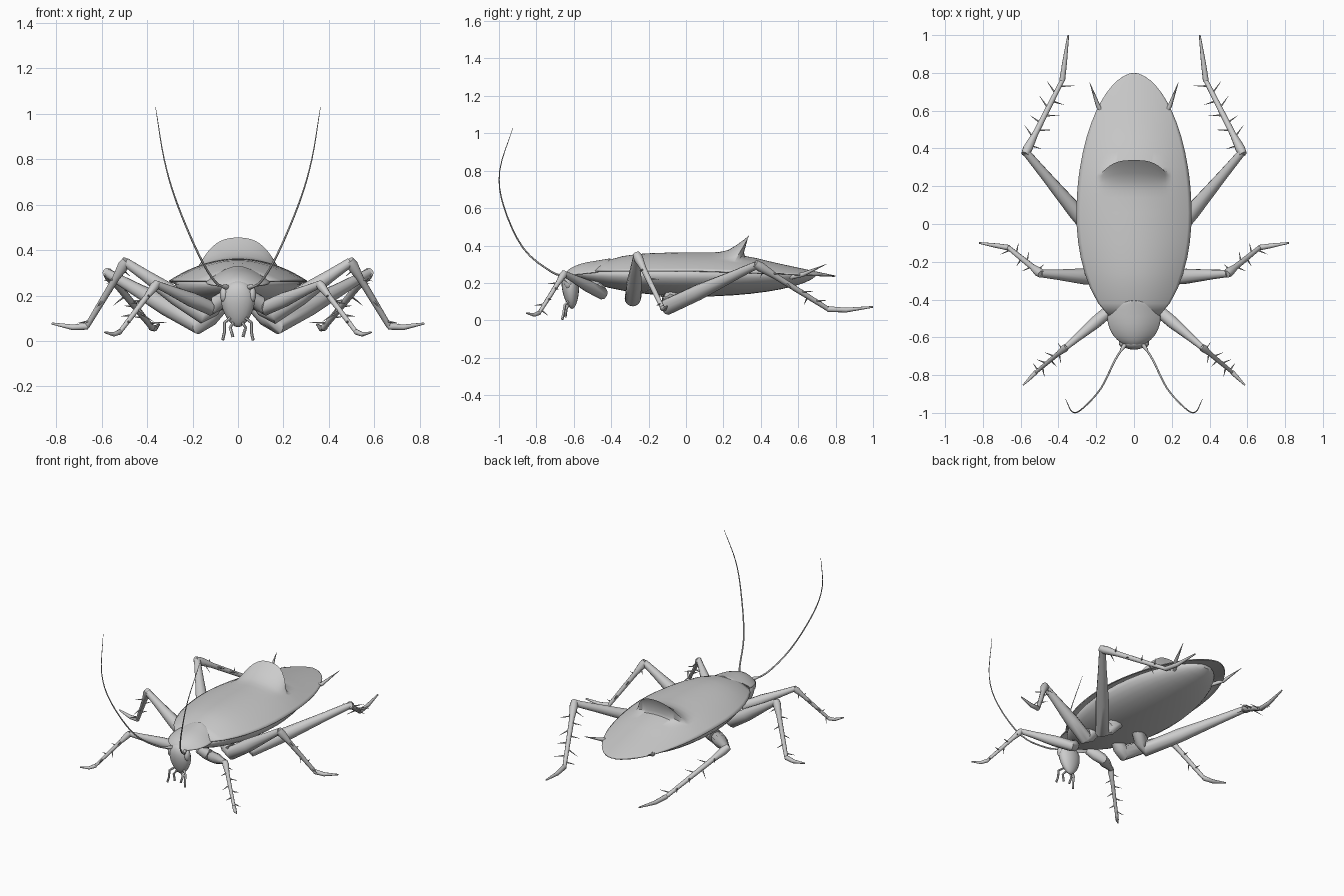
import bpy, bmesh, math
from mathutils import Vector

if "Cube" in bpy.data.objects:
    bpy.data.objects.remove(bpy.data.objects["Cube"])

grey = bpy.data.materials.new("shell_grey")
grey.diffuse_color = (0.6, 0.6, 0.6, 1)
grey.use_nodes = True
grey.node_tree.nodes["Principled BSDF"].inputs["Base Color"].default_value = grey.diffuse_color


def finish(name, bm, angle=50, thickness=0):
    bmesh.ops.remove_doubles(bm, verts=bm.verts, dist=0.0002)
    bmesh.ops.recalc_face_normals(bm, faces=bm.faces)
    me = bpy.data.meshes.new(name)
    bm.to_mesh(me)
    bm.free()
    ob = bpy.data.objects.new(name, me)
    bpy.context.collection.objects.link(ob)
    me.materials.append(grey)
    if thickness:
        mod = ob.modifiers.new("thickness", 'SOLIDIFY')
        mod.thickness = thickness
        mod.offset = -1
    bpy.ops.object.select_all(action='DESELECT')
    ob.select_set(True)
    bpy.context.view_layer.objects.active = ob
    bpy.ops.object.shade_smooth_by_angle(angle=math.radians(angle))


def bridge(bm, rows, closed):
    for a, b in zip(rows, rows[1:]):
        n = len(a)
        for i in range(n if closed else n - 1):
            j = (i + 1) % n
            bm.faces.new((a[i], a[j], b[j], b[i]))


def tube(bm, pts, radii, side=1, n=10):
    """Round tube through points, one radius per point, mirrored by side."""
    ps = [Vector((p[0] * side, p[1], p[2])) for p in pts]
    rows, ref = [], None
    for i, p in enumerate(ps):
        d = (ps[min(i + 1, len(ps) - 1)] - ps[max(i - 1, 0)]).normalized()
        ref = ref or d.orthogonal()
        u = (ref - d * ref.dot(d)).normalized()
        ref, v = u, d.cross(u)
        angles = [2 * math.pi * k / n for k in range(n)]
        rows.append([bm.verts.new(p + radii[i] * (u * math.cos(a) + v * math.sin(a))) for a in angles])
    bridge(bm, rows, True)
    bm.faces.new(rows[0])
    bm.faces.new(rows[-1])


def smooth(pts, steps=4):
    """Catmull-Rom curve through the points."""
    ps = [Vector(p) for p in pts]
    ps = [2 * ps[0] - ps[1]] + ps + [2 * ps[-1] - ps[-2]]
    out = []
    for a, b, c, d in zip(ps, ps[1:], ps[2:], ps[3:]):
        for k in range(steps):
            t = k / steps
            out.append(0.5 * (2 * b + (c - a) * t + (2 * a - 5 * b + 4 * c - d) * t * t
                              + (3 * b - a - 3 * c + d) * t ** 3))
    return out + [ps[-2]]


def oval(y, centre, front, back, pf=0.5, pb=0.5):
    """Width factor of an egg-shaped outline, 1 at the centre and 0 at both ends."""
    u = (y - centre) / (back if y > centre else front)
    return max(0.0, 1 - u * u) ** (pb if y > centre else pf)


def shell(name, stations, n=32):
    """Arched plate from (y, half width, edge z, top z, bump height, bump shift)."""
    bm = bmesh.new()
    rows = []
    for y, w, edge, top, bump, shift in stations:
        row = []
        for k in range(n + 1):
            s = 2 * k / n - 1
            f = max(0, 1 - abs(s * w / 0.178) ** 3)
            row.append(bm.verts.new((s * w, y + shift * f, edge + (top - edge) * (1 - s * s) + bump * f)))
        rows.append(row)
    bridge(bm, rows, False)
    finish(name, bm, 45, 0.006)


# Folded wing cover with a raised overhanging lip
ridge = {0.18: (0.004, 0), 0.215: (0.016, 0.01), 0.235: (0.045, 0.035), 0.25: (0.075, 0.06),
         0.26: (0.10, 0.078), 0.263: (0.085, 0.068), 0.275: (0.01, 0.035), 0.30: (-0.005, 0.015)}
ys = [-0.5 + 0.08 * i for i in range(9)] + list(ridge)
ys += [0.8 - 0.42 * (1 - i / 10) ** 2 for i in range(11)]
spine = smooth([(0, -0.5, 0.295), (0, -0.3, 0.35), (0, 0, 0.363), (0, 0.26, 0.355),
                (0, 0.5, 0.303), (0, 0.8, 0.239)], 8)
stations = []
for y in ys:
    top = min(spine, key=lambda p: abs(p.y - y)).z
    for a, b in zip(spine, spine[1:]):
        if a.y <= y <= b.y:
            top = a.z + (b.z - a.z) * (y - a.y) / (b.y - a.y)
    edge = 0.265 - 0.027 * max(0, (y - 0.1) / 0.7)
    width = max(0.0005, 0.305 * oval(y, 0.05, 0.6, 0.75, 0.5, 0.55))
    stations.append((y, width, edge, top, *ridge.get(y, (0, 0))))
shell("wing_cover", stations)

# Rounded shield over the neck
stations = []
for i in range(15):
    u = -math.cos(math.pi * i / 14)
    y = -0.49 + u * (0.085 if u > 0 else 0.158)
    f = math.sqrt(max(0, 1 - u * u))
    edge = 0.258 + (0.065 * u * u if u > 0 else 0.018 * u)
    top = 0.317 + 0.014 * u if u > 0 else edge + 0.059 * f
    stations.append((y, max(0.0005, 0.142 * f), edge, top, 0, 0))
shell("neck_shield", stations)

# Belly
bm = bmesh.new()
rows = []
for i in range(1, 20):
    y = 0.05 - 0.65 * math.cos(math.pi * i / 20)
    f = oval(y, 0.05, 0.65, 0.65, 0.68, 0.56)
    row = []
    for k in range(28):
        a = 2 * math.pi * k / 28
        s = math.sin(a)
        row.append(bm.verts.new((0.278 * f * math.cos(a), y, 0.25 + s * f * (0.045 if s > 0 else 0.123))))
    rows.append(row)
bridge(bm, rows, True)
bm.faces.new(rows[0])
bm.faces.new(rows[-1])
finish("belly", bm)


def egg(name, centre, size, taper=0.0):
    """Ball scaled to size, narrower toward the bottom."""
    bm = bmesh.new()
    bmesh.ops.create_uvsphere(bm, u_segments=20, v_segments=14, radius=1)
    for v in bm.verts:
        k = 1 + taper * v.co.z
        v.co = Vector((v.co.x * k * size[0], v.co.y * k * size[1] - 0.03 * taper * v.co.z,
                       v.co.z * size[2])) + Vector(centre)
    finish(name, bm, 60)


egg("head", (0, -0.617, 0.163), (0.073, 0.045, 0.102), 0.25)

# Leg joints: root, hip, knee, ankle, toe; then thickness, spine count, spine length
legs = {
    "front": ((0.05, -0.50, 0.20), (0.12, -0.45, 0.145), (0.36, -0.652, 0.25),
              (0.52, -0.785, 0.04), (0.587, -0.853, 0.038), 0.036, 7, 0.055),
    "middle": ((0.08, -0.27, 0.19), (0.15, -0.285, 0.115), (0.495, -0.262, 0.347),
               (0.665, -0.125, 0.065), (0.82, -0.10, 0.077), 0.045, 6, 0.06),
    "hind": ((0.07, -0.06, 0.16), (0.17, -0.10, 0.072), (0.572, 0.38, 0.297),
             (0.38, 0.76, 0.06), (0.348, 1.0, 0.072), 0.046, 9, 0.08)}

for sx, side in ((1, "right"), (-1, "left")):
    for place, (*joints, thick, count, length) in legs.items():
        root, hip, knee, ankle, toe = map(Vector, joints)
        sole = ankle.lerp(toe, 0.4) - Vector((0, 0, 0.01))
        parts = {
            "thigh": ([root, root.lerp(hip, 0.6), hip, hip.lerp(knee, 0.35), hip.lerp(knee, 0.75), knee],
                      [0.75, 1, 0.95, 0.93, 0.6, 0.45]),
            "shin": ([knee.lerp(ankle, -0.03), knee.lerp(ankle, 0.05), knee.lerp(ankle, 0.25), ankle],
                     [0.45, 0.57, 0.36, 0.27]),
            "foot": ([ankle.lerp(knee, 0.02), ankle, sole, toe], [0.25, 0.34, 0.28, 0.1])}
        for part, (pts, radii) in parts.items():
            bm = bmesh.new()
            tube(bm, pts, [r * thick for r in radii], sx)
            finish(f"{place}_{part}_{side}", bm)

        # Spines alternate on both edges of the shin
        d = (ankle - knee).normalized()
        out = d.cross(Vector((0, 0, 1))).normalized()
        up = out.cross(d)
        bm = bmesh.new()
        for i in range(count):
            p = knee.lerp(ankle, 0.1 + 0.82 * i / (count - 1))
            s = out * (1 if i % 2 else -1) + up * (0.3 if i % 3 else -0.5) + d * 0.45
            q = p + s.normalized() * length
            tube(bm, [p, p.lerp(q, 0.5), q], [0.006, 0.0035, 0.0006], sx, 5)
        finish(f"{place}_shin_spines_{side}", bm)

    # Long curved feelers
    pts = smooth([(0.045, -0.635, 0.235), (0.10, -0.72, 0.26), (0.175, -0.87, 0.385),
                  (0.27, -0.975, 0.61), (0.325, -0.996, 0.80), (0.363, -0.925, 1.03)])
    bm = bmesh.new()
    tube(bm, pts, [0.001 + 0.005 * (1 - i / 20) ** 0.6 + (0.005 if i < 2 else 0) for i in range(21)], sx, 7)
    finish(f"feeler_{side}", bm, 60)

    # Mouth feelers
    bm = bmesh.new()
    for pts in ([(0.035, -0.63, 0.10), (0.06, -0.648, 0.08), (0.06, -0.655, 0.035), (0.067, -0.662, 0.004)],
                [(0.02, -0.63, 0.08), (0.034, -0.64, 0.06), (0.022, -0.645, 0.018)]):
        tube(bm, pts, [0.007] * len(pts), sx, 7)
    finish(f"mouth_feelers_{side}", bm)

    egg(f"eye_{side}", (sx * 0.062, -0.63, 0.205), (0.018, 0.022, 0.035))

    # Tail spikes
    bm = bmesh.new()
    tube(bm, [(0.13, 0.54, 0.225), (0.19, 0.625, 0.245), (0.235, 0.75, 0.30)], [0.012, 0.012, 0.001], sx, 8)
    finish(f"tail_spike_{side}", bm)
